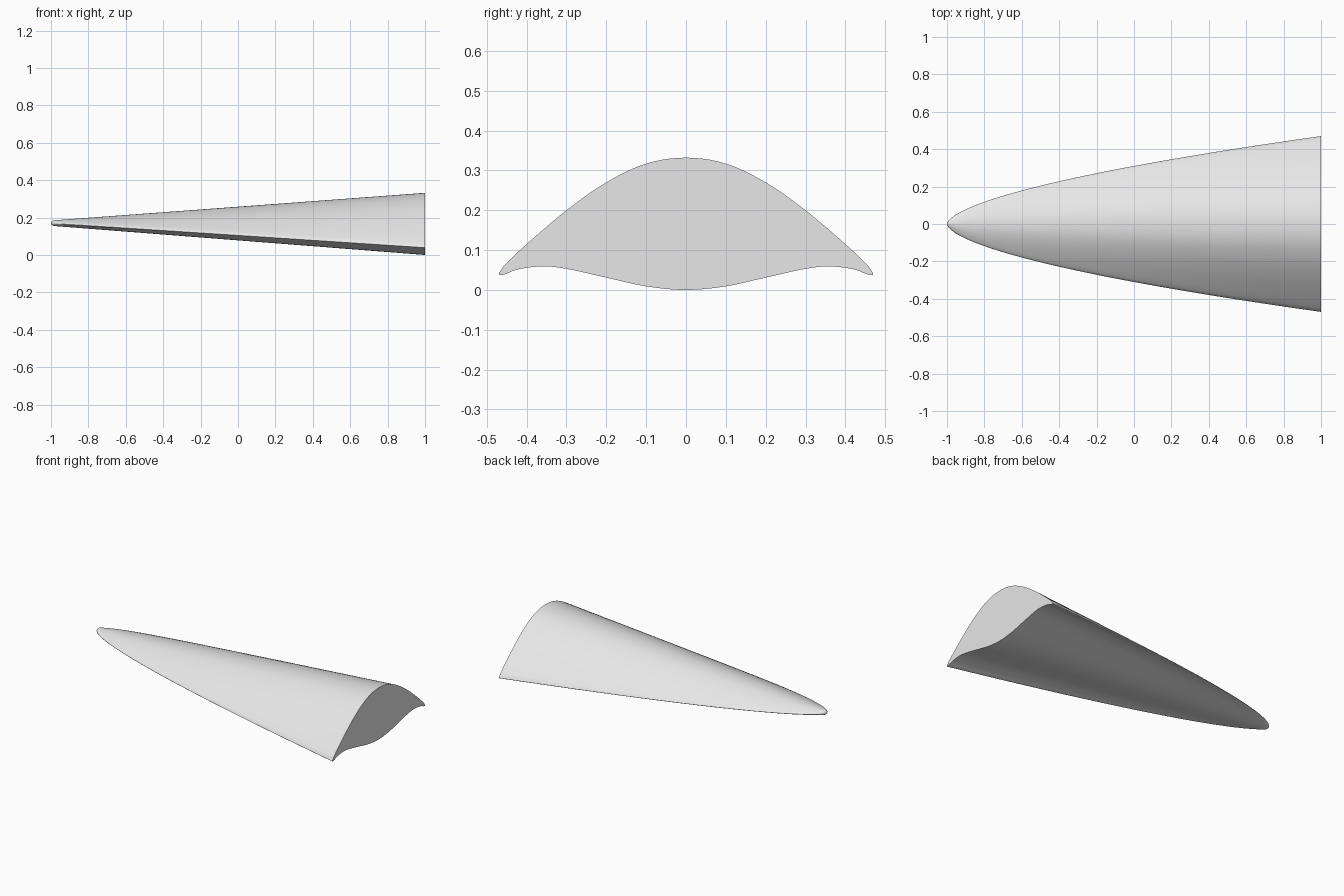
import bpy, bmesh, math
from mathutils import Vector

if "Cube" in bpy.data.objects:
    bpy.data.objects.remove(bpy.data.objects["Cube"], do_unlink=True)

HALF_SPAN = 0.47
NOSE_Z, NOSE_R = 0.17, 0.014
STATIONS = 64

# Half of the base section (y, z): crest, round the leading edge, to the keel
OUTLINE = [(0, .332), (.1, .317), (.2, .27), (.3, .2), (.4, .115), (.45, .068),
           (.465, .049), (.47, .039), (.464, .037), (.45, .041), (.42, .052),
           (.36, .059), (.3, .053), (.2, .031), (.1, .009), (0, 0)]


def smooth_path(points, steps=5):
    """Catmull-Rom through the points, mirrored at both ends."""
    pts = [Vector(p) for p in points]
    flip = lambda v: Vector((-v.x, v.y))
    pts = [flip(pts[1])] + pts + [flip(pts[-2])]
    path = []
    for a, b, c, d in zip(pts, pts[1:], pts[2:], pts[3:]):
        for i in range(steps):
            t = i / steps
            path.append(0.5 * (2 * b + (c - a) * t + (2 * a - 5 * b + 4 * c - d) * t ** 2
                               + (3 * b - a - 3 * c + d) * t ** 3))
    return path + [pts[-2]]


half = smooth_path(OUTLINE)
tip = max(range(len(half)), key=lambda i: half[i].x)
section = [(p.x, p.y, 1 if i <= tip else -1) for i, p in enumerate(half)]
section += [(-y, z, s) for y, z, s in reversed(section[1:-1])]

# Wing body: the section widens by a power law and deepens linearly
bm = bmesh.new()
nose = bm.verts.new((-1, 0, NOSE_Z))
rings = []
for k in range(1, STATIONS + 1):
    t = (k / STATIONS) ** 2.5
    blunt = NOSE_R * math.sqrt(min(1, t / 0.006))
    ring = []
    for y, z, side in section:
        u = min(1, abs(y) / HALF_SPAN)
        nose_z = NOSE_Z + side * blunt * math.sqrt(1 - u * u)
        ring.append(bm.verts.new((2 * t - 1, y * t ** 0.6, nose_z + (z - nose_z) * t)))
    rings.append(ring)

n = len(section)
for i in range(n):
    j = (i + 1) % n
    bm.faces.new((nose, rings[0][i], rings[0][j]))
    for a, b in zip(rings, rings[1:]):
        bm.faces.new((a[i], b[i], b[j], a[j]))
bm.faces.new(rings[-1])  # flat base
bmesh.ops.recalc_face_normals(bm, faces=bm.faces)

mesh = bpy.data.meshes.new("wing_body")
bm.to_mesh(mesh)
bm.free()
body = bpy.data.objects.new("wing_body", mesh)
bpy.context.collection.objects.link(body)

# Plain grey
grey = bpy.data.materials.new("light_grey")
grey.use_nodes = True
grey.diffuse_color = (0.8, 0.8, 0.8, 1)
grey.node_tree.nodes["Principled BSDF"].inputs["Base Color"].default_value = (0.8, 0.8, 0.8, 1)
mesh.materials.append(grey)

bpy.ops.object.select_all(action="DESELECT")
body.select_set(True)
bpy.context.view_layer.objects.active = body
bpy.ops.object.shade_smooth_by_angle(angle=math.radians(40))
